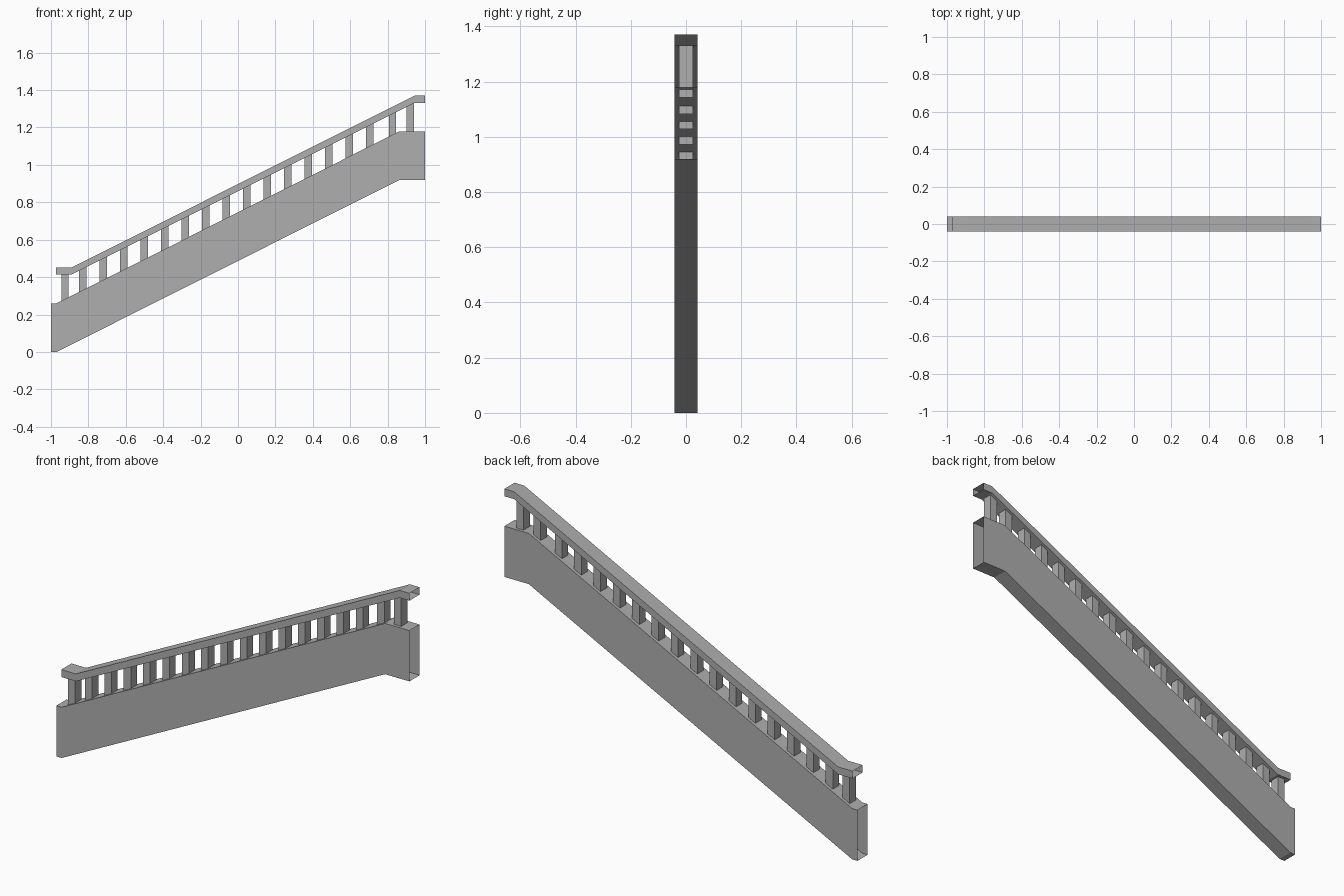
import bpy, bmesh

if "Cube" in bpy.data.objects:
    bpy.data.objects.remove(bpy.data.objects["Cube"])

HALF_WIDTH = 0.041         # stringer and rail half depth in y
BAL_W, BAL_D = 0.04, 0.05  # baluster size in x and y

# paths of the lower edges as (x, z)
STRINGER = [(-1.0, 0.0), (-0.97, 0.0), (0.862, 0.919), (1.0, 0.919)]
STRINGER_H = 0.26
RAIL = [(-0.972, 0.414), (-0.89, 0.414), (0.945, 1.332), (1.0, 1.332)]
RAIL_H = 0.038

# dark grey paint shared by all parts
grey = bpy.data.materials.new("dark_grey")
grey.diffuse_color = (0.43, 0.43, 0.43, 1)
grey.use_nodes = True
grey.node_tree.nodes["Principled BSDF"].inputs["Base Color"].default_value = grey.diffuse_color


def height_at(path, x):
    for (x0, z0), (x1, z1) in zip(path, path[1:]):
        if x <= x1:
            return z0 + (z1 - z0) * (x - x0) / (x1 - x0)
    return path[-1][1]


def finish(name, bm):
    mesh = bpy.data.meshes.new(name)
    bm.to_mesh(mesh)
    bm.free()
    mesh.materials.append(grey)
    obj = bpy.data.objects.new(name, mesh)
    bpy.context.collection.objects.link(obj)
    return obj


def open_tube(name, path, height):
    """Rectangular hollow section swept along the path, open at both ends."""
    bm = bmesh.new()
    w = HALF_WIDTH
    rings = [[bm.verts.new((x, y, z + dz)) for y, dz in
              ((-w, 0), (w, 0), (w, height), (-w, height))] for x, z in path]
    for a, b in zip(rings, rings[1:]):
        for k in range(4):
            n = (k + 1) % 4
            bm.faces.new((a[k], a[n], b[n], b[k]))
    return finish(name, bm)


def baluster(name, x):
    """Square post sunk slightly into the stringer and meeting the rail."""
    left, right = x - BAL_W / 2, x + BAL_W / 2
    bottom = height_at(STRINGER, left) + STRINGER_H - 0.008
    if left > STRINGER[2][0]:
        bottom += 0.008        # the last post stands on the level landing
    top = height_at(RAIL, right)
    bm = bmesh.new()
    bmesh.ops.create_cube(bm, size=1)
    bmesh.ops.scale(bm, vec=(BAL_W, BAL_D, top - bottom), verts=bm.verts)
    bmesh.ops.translate(bm, vec=(x, 0, (top + bottom) / 2), verts=bm.verts)
    return finish(name, bm)


# side panel and handrail
open_tube("stringer", STRINGER, STRINGER_H)
open_tube("handrail", RAIL, RAIL_H)

# evenly spaced balusters plus the end posts
positions = [-0.925] + [-0.829 + i * 0.1096 for i in range(15)] + [0.826, 0.922]
for i, x in enumerate(positions):
    baluster(f"baluster_{i + 1:02d}", x)
